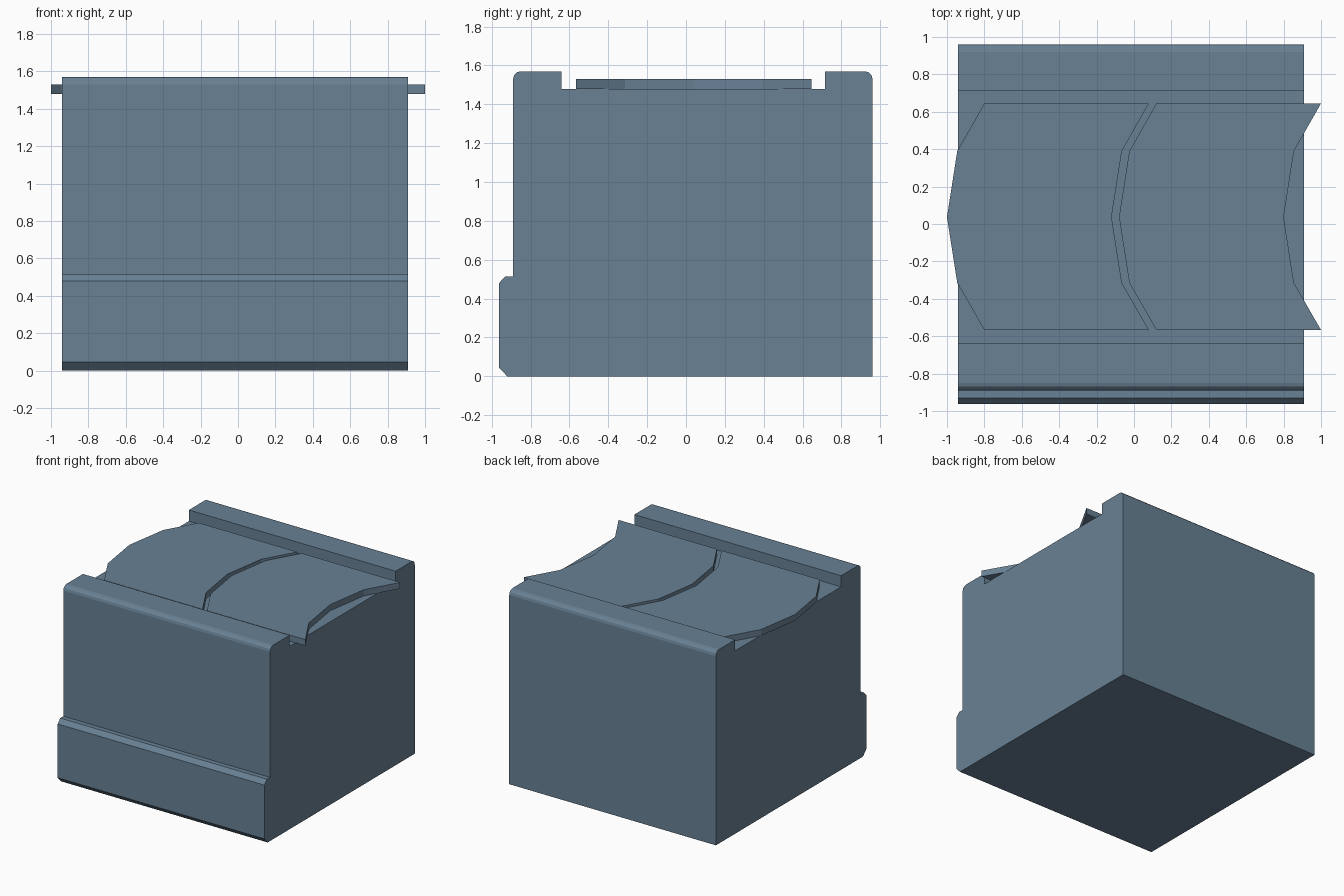
import bpy, bmesh, math

if "Cube" in bpy.data.objects:
    bpy.data.objects.remove(bpy.data.objects["Cube"])

mat = bpy.data.materials.new("slate_blue")
mat.diffuse_color = (0.14, 0.22, 0.30, 1.0)
mat.use_nodes = True
mat.node_tree.nodes["Principled BSDF"].inputs["Base Color"].default_value = mat.diffuse_color


def prism(name, points, offset):
    """Extrude a closed 3D outline along an offset vector into a solid."""
    bm = bmesh.new()
    face = bm.faces.new([bm.verts.new(p) for p in points])
    ext = bmesh.ops.extrude_face_region(bm, geom=[face])
    verts = [g for g in ext["geom"] if isinstance(g, bmesh.types.BMVert)]
    bmesh.ops.translate(bm, verts=verts, vec=offset)
    bmesh.ops.recalc_face_normals(bm, faces=bm.faces)
    mesh = bpy.data.meshes.new(name)
    bm.to_mesh(mesh)
    bm.free()
    mesh.materials.append(mat)
    obj = bpy.data.objects.new(name, mesh)
    bpy.context.collection.objects.link(obj)
    return obj


def corner(cy, cz, r, start, steps=3):
    """Quarter-round corner points, anticlockwise from the start angle."""
    return [(cy + r * math.cos(math.radians(start + 90 * i / steps)),
             cz + r * math.sin(math.radians(start + 90 * i / steps)))
            for i in range(steps + 1)]


# Block with two top rails, a channel and a front kerb
profile = [(-0.92, 0), (0.96, 0)]
profile += corner(0.92, 1.53, 0.04, 0)
profile += [(0.715, 1.57), (0.715, 1.48), (-0.64, 1.48), (-0.64, 1.57)]
profile += corner(-0.85, 1.53, 0.04, 90)
profile += [(-0.89, 0.515), (-0.93, 0.515), (-0.962, 0.48), (-0.962, 0.045)]
prism("base_block", [(-0.94, y, z) for y, z in profile], (1.85, 0, 0))

# Two curved plates lying in the channel
curve = [(0.20, 0.645), (0.055, 0.39), (0, 0.037), (0.055, -0.315), (0.20, -0.567)]
for name, x0 in (("left_plate", -1.0), ("right_plate", -0.08)):
    outline = [(x0 + x, y, 1.48) for x, y in curve]
    outline += [(x0 + 0.88 + x, y, 1.48) for x, y in reversed(curve)]
    prism(name, outline, (0, 0, 0.05))
